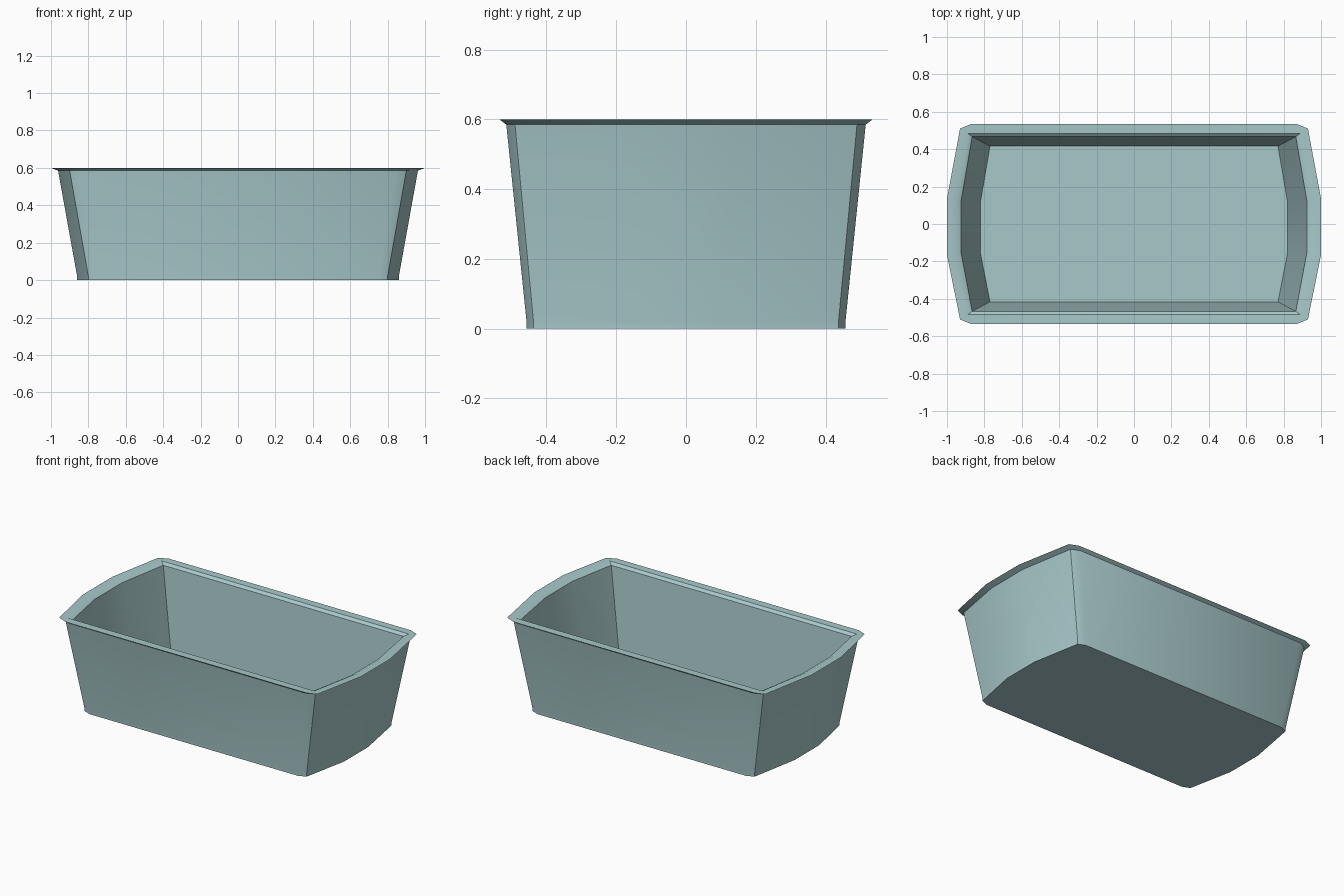
import bpy
import bmesh
import math

if "Cube" in bpy.data.objects:
    bpy.data.objects.remove(bpy.data.objects["Cube"])


def outline(z, side_x, flat_x, side_y, corner_x, corner_y, mid_hi, mid_lo):
    """Pan outline: straight long sides, chamfered corners, bowed ends."""
    right = [(flat_x, -side_y), (corner_x, -corner_y), (side_x, mid_lo),
             (side_x, mid_hi), (corner_x, corner_y), (flat_x, side_y)]
    left = [(-x, y) for x, y in reversed(right)]
    return [(x, y, z) for x, y in right + left]


# Outlines from underside, up the outer wall, over the rim, down the inner wall
sections = [
    outline(0.0, 0.86, 0.75, 0.457, 0.80, 0.437, 0.11, -0.14),
    outline(0.02, 0.86, 0.75, 0.457, 0.80, 0.437, 0.11, -0.14),
    outline(0.585, 0.962, 0.845, 0.515, 0.90, 0.49, 0.13, -0.16),
    outline(0.6, 1.0, 0.87, 0.535, 0.93, 0.51, 0.135, -0.165),
    outline(0.6, 0.955, 0.89, 0.485, 0.89, 0.485, 0.13, -0.16),
    outline(0.585, 0.924, 0.865, 0.467, 0.865, 0.467, 0.125, -0.155),
    outline(0.02, 0.822, 0.77, 0.416, 0.77, 0.416, 0.11, -0.15),
]

# Loft the loaf pan
bm = bmesh.new()
rings = [[bm.verts.new(p) for p in s] for s in sections]
n = len(rings[0])
for a, b in zip(rings, rings[1:]):
    for i in range(n):
        j = (i + 1) % n
        bm.faces.new((a[i], a[j], b[j], b[i]))
bm.faces.new(list(reversed(rings[0])))
bm.faces.new(rings[-1])
# Inner corners are single points
bmesh.ops.remove_doubles(bm, verts=bm.verts[:], dist=0.0005)
bmesh.ops.recalc_face_normals(bm, faces=bm.faces[:])

mesh = bpy.data.meshes.new("loaf_pan")
bm.to_mesh(mesh)
bm.free()
pan = bpy.data.objects.new("loaf_pan", mesh)
bpy.context.collection.objects.link(pan)

# Pale teal finish
mat = bpy.data.materials.new("pale_teal")
mat.diffuse_color = (0.39, 0.58, 0.59, 1.0)
mat.use_nodes = True
mat.node_tree.nodes["Principled BSDF"].inputs["Base Color"].default_value = mat.diffuse_color
mesh.materials.append(mat)

bpy.context.view_layer.objects.active = pan
pan.select_set(True)
bpy.ops.object.shade_smooth_by_angle(angle=math.radians(30))
